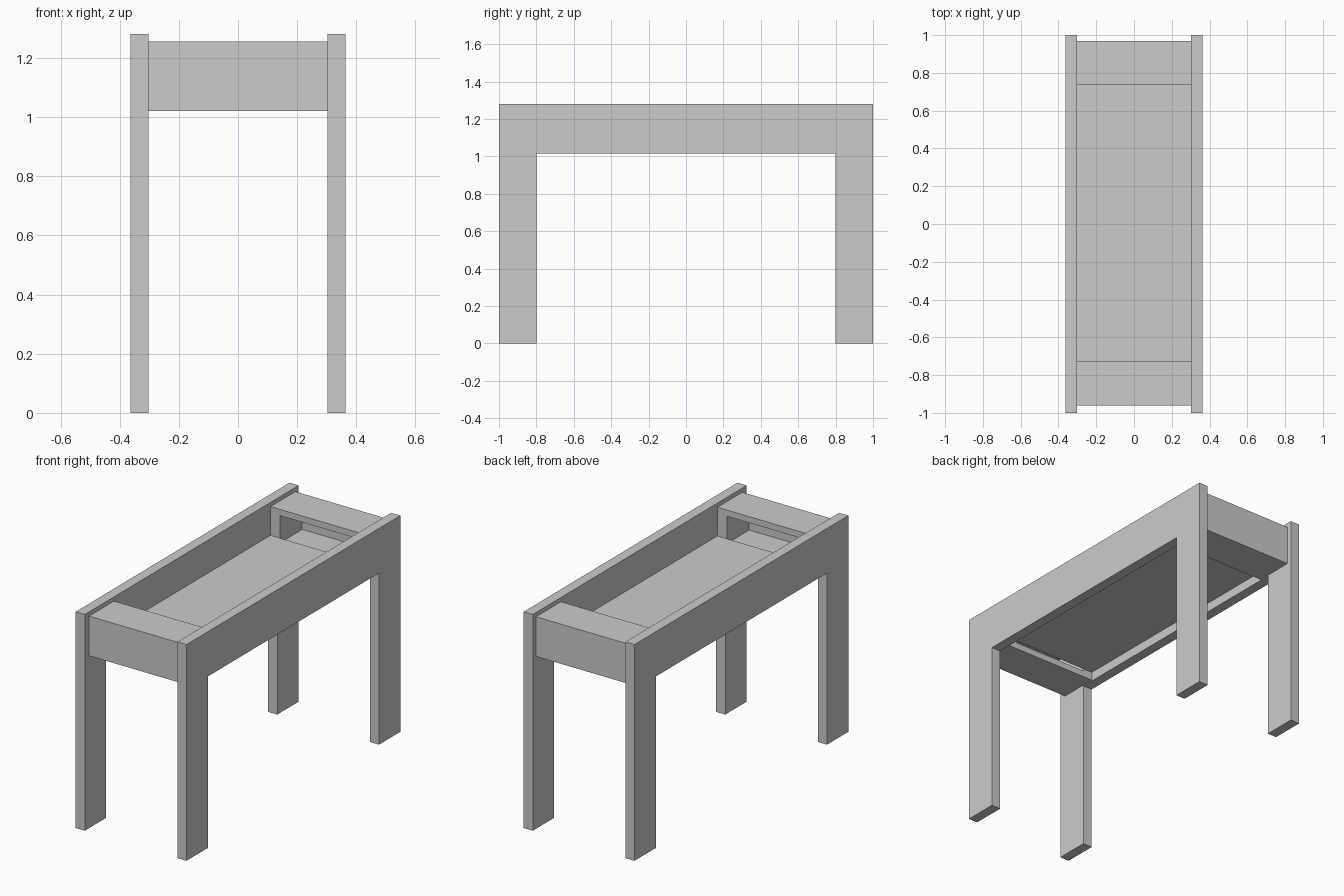
import bpy
import bmesh

if "Cube" in bpy.data.objects:
    bpy.data.objects.remove(bpy.data.objects["Cube"])


def prism(name, pts, x0, x1):
    """Extrude a (y, z) profile from x0 to x1."""
    bm = bmesh.new()
    face = bm.faces.new([bm.verts.new((x0, y, z)) for y, z in pts])
    ext = bmesh.ops.extrude_face_region(bm, geom=[face])
    verts = [v for v in ext["geom"] if isinstance(v, bmesh.types.BMVert)]
    bmesh.ops.translate(bm, verts=verts, vec=(x1 - x0, 0, 0))
    bmesh.ops.recalc_face_normals(bm, faces=bm.faces)
    me = bpy.data.meshes.new(name)
    bm.to_mesh(me)
    bm.free()
    ob = bpy.data.objects.new(name, me)
    bpy.context.collection.objects.link(ob)
    return ob


def box(name, x0, x1, y0, y1, z0, z1):
    return prism(name, [(y0, z0), (y1, z0), (y1, z1), (y0, z1)], x0, x1)


INNER, OUTER = 0.303, 0.363
LOW, HIGH = 1.02, 1.255

# Side frames: two legs and a deep rail cut as one board
frame = [(-1, 0), (-0.8, 0), (-0.8, 1.015), (0.8, 1.015),
         (0.8, 0), (1, 0), (1, 1.28), (-1, 1.28)]
prism("right_side_frame", frame, INNER, OUTER)
prism("left_side_frame", frame, -OUTER, -INNER)

# End compartments: hollow boxes open towards the middle
for label, mouth, back in (("front", -0.727, -0.96), ("back", 0.737, 0.97)):
    shell = box(label + "_compartment", -INNER, INNER,
                min(mouth, back), max(mouth, back), LOW, HIGH)
    s = 1 if back > mouth else -1
    a, b = mouth - s * 0.1, back - s * 0.025
    cutter = box(label + "_cutter", -INNER + 0.062, INNER - 0.062,
                 min(a, b), max(a, b), LOW + 0.037, HIGH - 0.037)
    cutter.hide_render = True
    cutter.hide_viewport = True
    mod = shell.modifiers.new("hollow", "BOOLEAN")
    mod.operation = "DIFFERENCE"
    mod.solver = "EXACT"
    mod.object = cutter

# Recessed tray floor between the compartments
box("tray_floor", -INNER, INNER, -0.727, 0.737, 1.07, 1.085)
